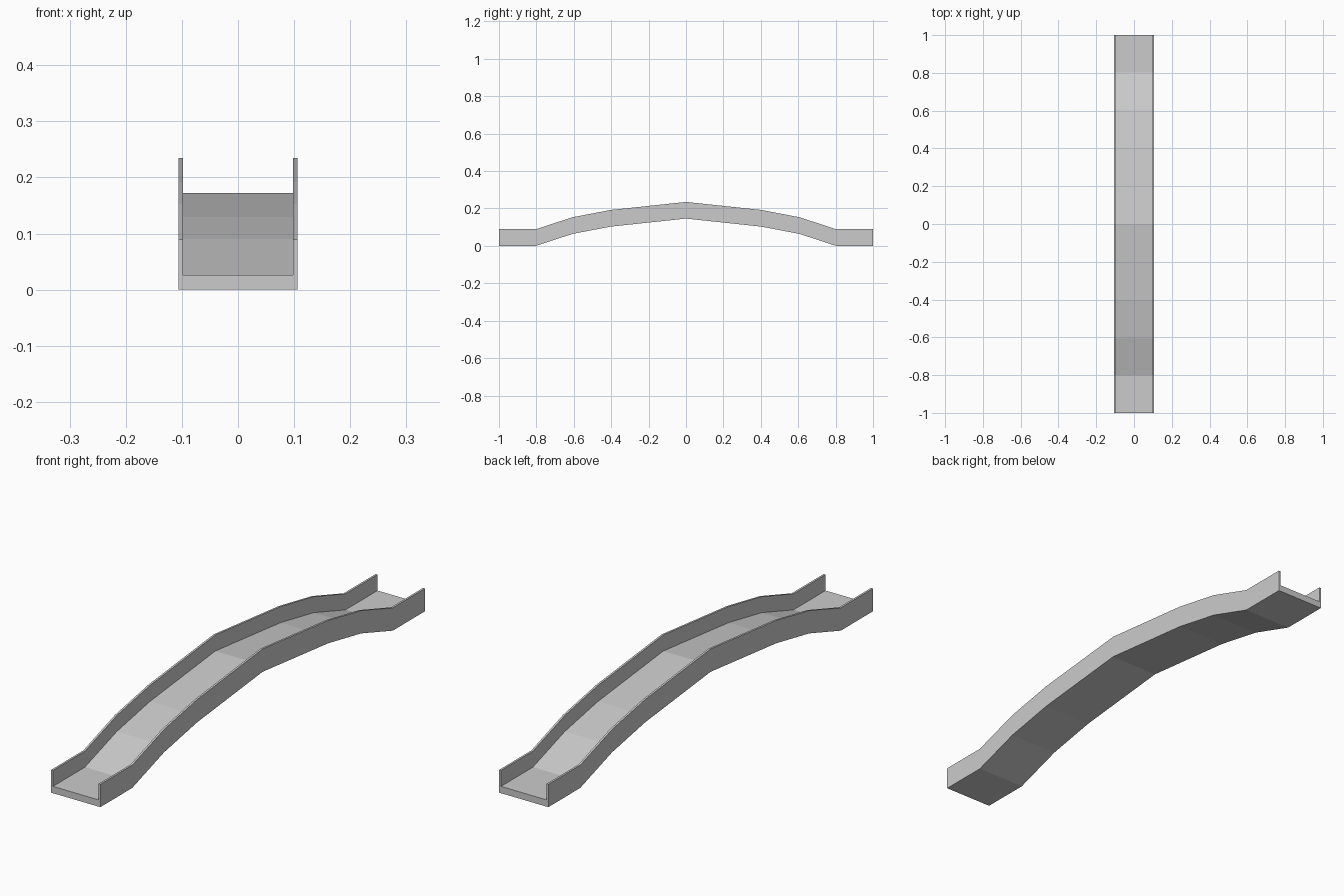
import bpy, bmesh

if "Cube" in bpy.data.objects:
    bpy.data.objects.remove(bpy.data.objects["Cube"])

# Half of the arched path: (distance from centre, underside height)
half = [(1.0, 0.0), (0.803, 0.0), (0.607, 0.064), (0.403, 0.103)]
path = [(-y, z) for y, z in half] + [(0.0, 0.146)] + [(y, z) for y, z in reversed(half)]

# U-shaped channel cross-section: outer/inner half width, deck and wall height
W, I, DECK, WALL = 0.106, 0.098, 0.0265, 0.089
section = [(-W, 0), (W, 0), (W, WALL), (I, WALL),
           (I, DECK), (-I, DECK), (-I, WALL), (-W, WALL)]

# Sweep the section along the path, keeping it vertical
bm = bmesh.new()
rings = [[bm.verts.new((x, y, z + h)) for x, h in section] for y, z in path]
n = len(section)
for a, b in zip(rings, rings[1:]):
    for i in range(n):
        j = (i + 1) % n
        bm.faces.new((a[i], a[j], b[j], b[i]))

# End caps, split into deck and two side walls
for r in (rings[0], rings[-1]):
    bm.faces.new((r[0], r[1], r[4], r[5]))
    bm.faces.new((r[1], r[2], r[3], r[4]))
    bm.faces.new((r[0], r[5], r[6], r[7]))
bmesh.ops.recalc_face_normals(bm, faces=bm.faces)

mesh = bpy.data.meshes.new("arched_bridge_channel")
bm.to_mesh(mesh)
bm.free()
bridge = bpy.data.objects.new("arched_bridge_channel", mesh)
bpy.context.collection.objects.link(bridge)
